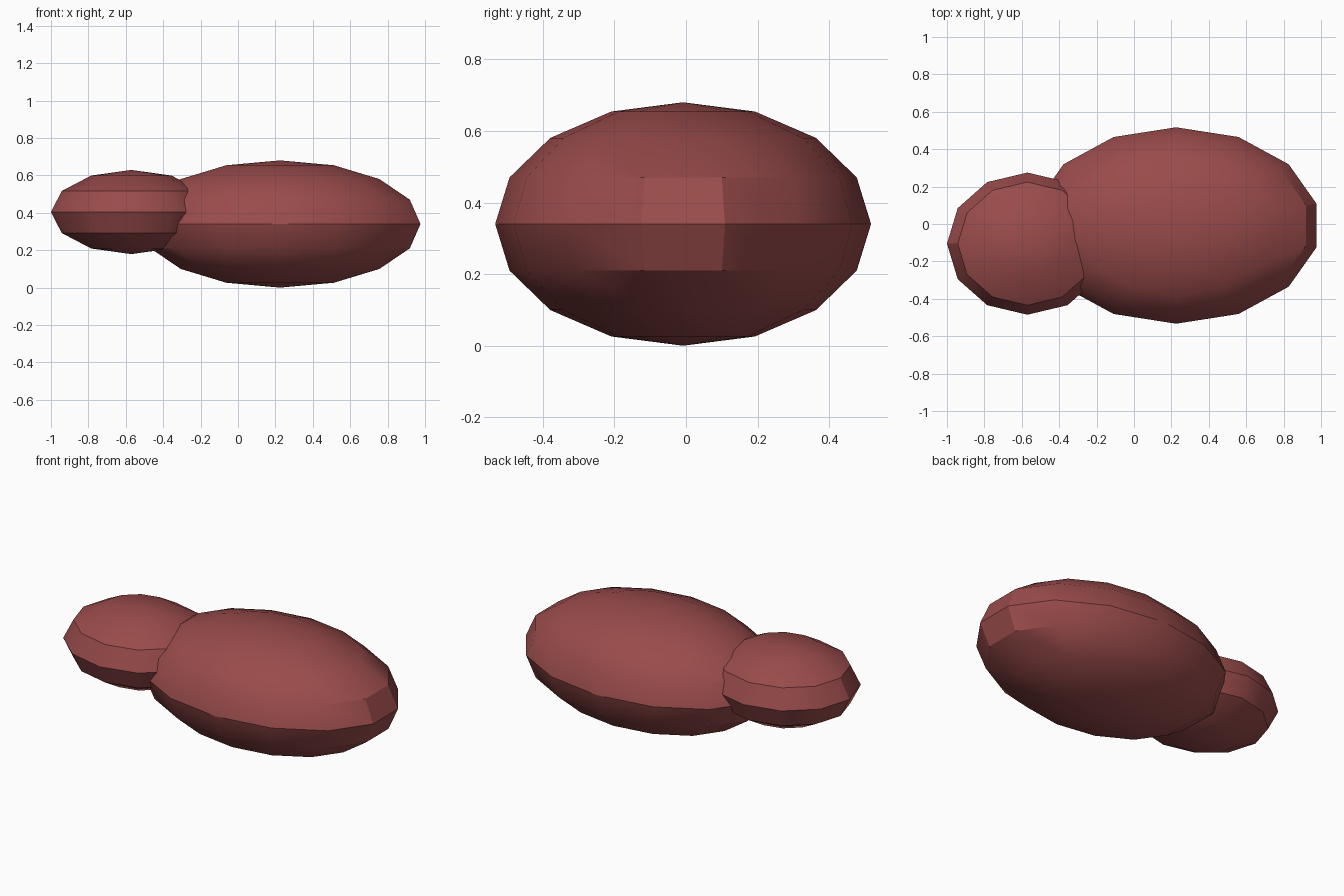
import bpy
import math

if "Cube" in bpy.data.objects:
    bpy.data.objects.remove(bpy.data.objects["Cube"])

# single dull red colour
red = bpy.data.materials.new("dull_red")
red.diffuse_color = (0.32, 0.07, 0.07, 1)
red.use_nodes = True
red.node_tree.nodes["Principled BSDF"].inputs["Base Color"].default_value = red.diffuse_color


def ellipsoid(name, segments, rings, centre, radii):
    """Low-poly squashed ball, first meridian vertex on the +x axis."""
    bpy.ops.mesh.primitive_uv_sphere_add(segments=segments, ring_count=rings, radius=1)
    ob = bpy.context.object
    ob.name = name
    for v in ob.data.vertices:
        v.co = [c + r * k for c, r, k in zip(centre, radii, v.co)]
    ob.data.materials.append(red)
    bpy.ops.object.shade_smooth_by_angle(angle=math.radians(30))
    return ob


# big flattened lobe on the right
ellipsoid("large_lobe", 14, 8, (0.225, -0.008, 0.34), (0.77, 0.525, 0.34))

# smaller lobe pushed into its left end
ellipsoid("small_lobe", 12, 6, (-0.57, -0.105, 0.404), (0.43, 0.38, 0.225))
